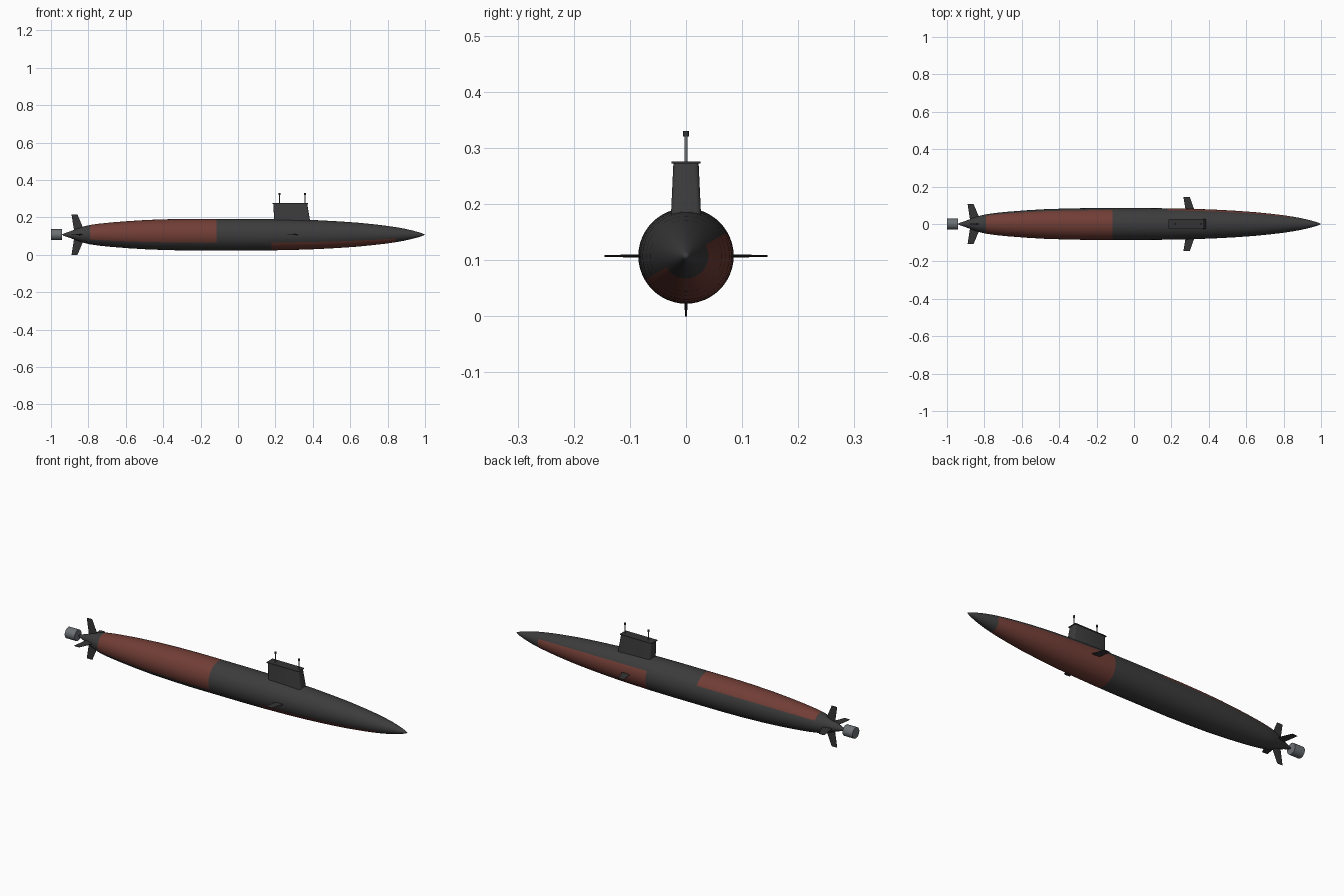
import bpy, bmesh, math
from mathutils import Matrix, Vector

if "Cube" in bpy.data.objects:
    bpy.data.objects.remove(bpy.data.objects["Cube"])

AXIS = 0.1075  # height of the hull centre line


def material(name, rgb):
    m = bpy.data.materials.new(name)
    m.diffuse_color = (*rgb, 1)
    m.use_nodes = True
    m.node_tree.nodes["Principled BSDF"].inputs["Base Color"].default_value = m.diffuse_color
    return m


DARK = material("charcoal", (0.045, 0.045, 0.045))
RED = material("rust_red", (0.165, 0.047, 0.036))
FIN = material("fin_black", (0.034, 0.034, 0.034))
GREY = material("steel_grey", (0.15, 0.165, 0.175))


def finish(name, bm, mats, smooth=True):
    bmesh.ops.recalc_face_normals(bm, faces=bm.faces)
    me = bpy.data.meshes.new(name)
    bm.to_mesh(me)
    bm.free()
    for m in mats:
        me.materials.append(m)
    ob = bpy.data.objects.new(name, me)
    bpy.context.collection.objects.link(ob)
    if smooth:
        bpy.context.view_layer.objects.active = ob
        ob.select_set(True)
        bpy.ops.object.shade_smooth_by_angle(angle=math.radians(35))
        ob.select_set(False)
    return ob


def cylinder(name, r, depth, loc, mat, rot=None, segs=24, r2=None):
    bm = bmesh.new()
    mx = Matrix.Translation(loc) @ (rot or Matrix())
    bmesh.ops.create_cone(bm, cap_ends=True, segments=segs, radius1=r,
                          radius2=r if r2 is None else r2, depth=depth, matrix=mx)
    return finish(name, bm, [mat])


def loft(name, bottom, top, mat):
    """Solid between two loops with equal point counts."""
    bm = bmesh.new()
    a = [bm.verts.new(p) for p in bottom]
    b = [bm.verts.new(p) for p in top]
    n = len(a)
    bm.faces.new(a)
    bm.faces.new(b)
    for i in range(n):
        bm.faces.new((a[i], a[(i + 1) % n], b[(i + 1) % n], b[i]))
    return finish(name, bm, [mat])


# Hull: lathed profile, two half-round red panels
profile = [(-0.93, 0.007), (-0.9, 0.017), (-0.86, 0.032), (-0.82, 0.045),
           (-0.79, 0.052), (-0.74, 0.059), (-0.67, 0.066), (-0.58, 0.073), (-0.48, 0.079),
           (-0.36, 0.083), (-0.24, 0.085), (-0.115, 0.085), (0.04, 0.085), (0.18, 0.084),
           (0.3, 0.0815), (0.42, 0.0775), (0.54, 0.071), (0.64, 0.064), (0.73, 0.055),
           (0.79, 0.048), (0.845, 0.040), (0.89, 0.032), (0.93, 0.023), (0.965, 0.0135),
           (0.985, 0.007)]
SEG = 48
bm = bmesh.new()
rings = []
for x, r in profile:
    rings.append([bm.verts.new((x, r * math.cos(2 * math.pi * i / SEG),
                                AXIS + r * math.sin(2 * math.pi * i / SEG))) for i in range(SEG)])
tail, nose = bm.verts.new((-0.942, 0, AXIS)), bm.verts.new((1.0, 0, AXIS))
for i in range(SEG):
    j = (i + 1) % SEG
    for a, b in zip(rings, rings[1:]):
        bm.faces.new((a[i], a[j], b[j], b[i]))
    bm.faces.new((tail, rings[0][j], rings[0][i]))
    bm.faces.new((nose, rings[-1][i], rings[-1][j]))
for f in bm.faces:
    c = f.calc_center_median()
    ang = math.degrees(math.atan2(c.z - AXIS, c.y)) % 360
    upper = 30 < ang < 210
    if (-0.79 < c.x < -0.115 and upper) or (0.18 < c.x < 0.845 and not upper):
        f.material_index = 1
finish("hull", bm, [DARK, RED])


# Sail with rounded corners, tapering upward
def outline(x0, x1, w, z, bev=0.008):
    pts = []
    for cx, cy, start in ((x1 - bev, w - bev, 0), (x0 + bev, w - bev, 90),
                          (x0 + bev, -w + bev, 180), (x1 - bev, -w + bev, 270)):
        for k in range(4):
            t = math.radians(start + k * 30)
            pts.append((cx + bev * math.cos(t), cy + bev * math.sin(t), z))
    return pts


loft("sail", outline(0.194, 0.388, 0.0275, 0.165), outline(0.189, 0.370, 0.0225, 0.273), DARK)
loft("sail_cap", outline(0.185, 0.373, 0.0255, 0.272, 0.004),
     outline(0.185, 0.373, 0.0255, 0.276, 0.004), FIN)

# Masts with dark heads
for name, x in (("rear", 0.221), ("front", 0.359)):
    cylinder(name + "_mast", 0.0027, 0.055, (x, 0, 0.2975), GREY, segs=12)
    cylinder(name + "_mast_head", 0.005, 0.010, (x, 0, 0.3255), FIN, segs=12)


# Fins: swept tapered blades turned round the hull axis
def fin(name, root, tip, r0, r1, t0, t1, angle):
    rot = Matrix.Rotation(math.radians(angle), 4, 'X')

    def section(span, r, t):
        a, b = span
        m = a + (b - a) * 0.65
        s = [(a, -t * 0.3), (m, -t), (b, -t * 0.3), (b, t * 0.3), (m, t), (a, t * 0.3)]
        return [rot @ Vector((x, r, y)) + Vector((0, 0, AXIS)) for x, y in s]

    loft(name, section(root, r0, t0), section(tip, r1, t1), FIN)


for label, ang in (("left", 0), ("top", 90), ("right", 180), ("bottom", 270)):
    fin(label + "_stern_fin", (-0.875, -0.818), (-0.89, -0.858), 0.012, 0.1075, 0.004, 0.002, ang)
for label, ang in (("left", 0), ("right", 180)):
    fin(label + "_bow_plane", (0.278, 0.328), (0.264, 0.298), 0.06, 0.145, 0.003, 0.0018, ang)

# Propulsor behind the tail
X_ROT = Matrix.Rotation(math.pi / 2, 4, 'Y')
cylinder("propulsor", 0.029, 0.058, (-0.971, 0, AXIS), GREY, X_ROT, 32)
